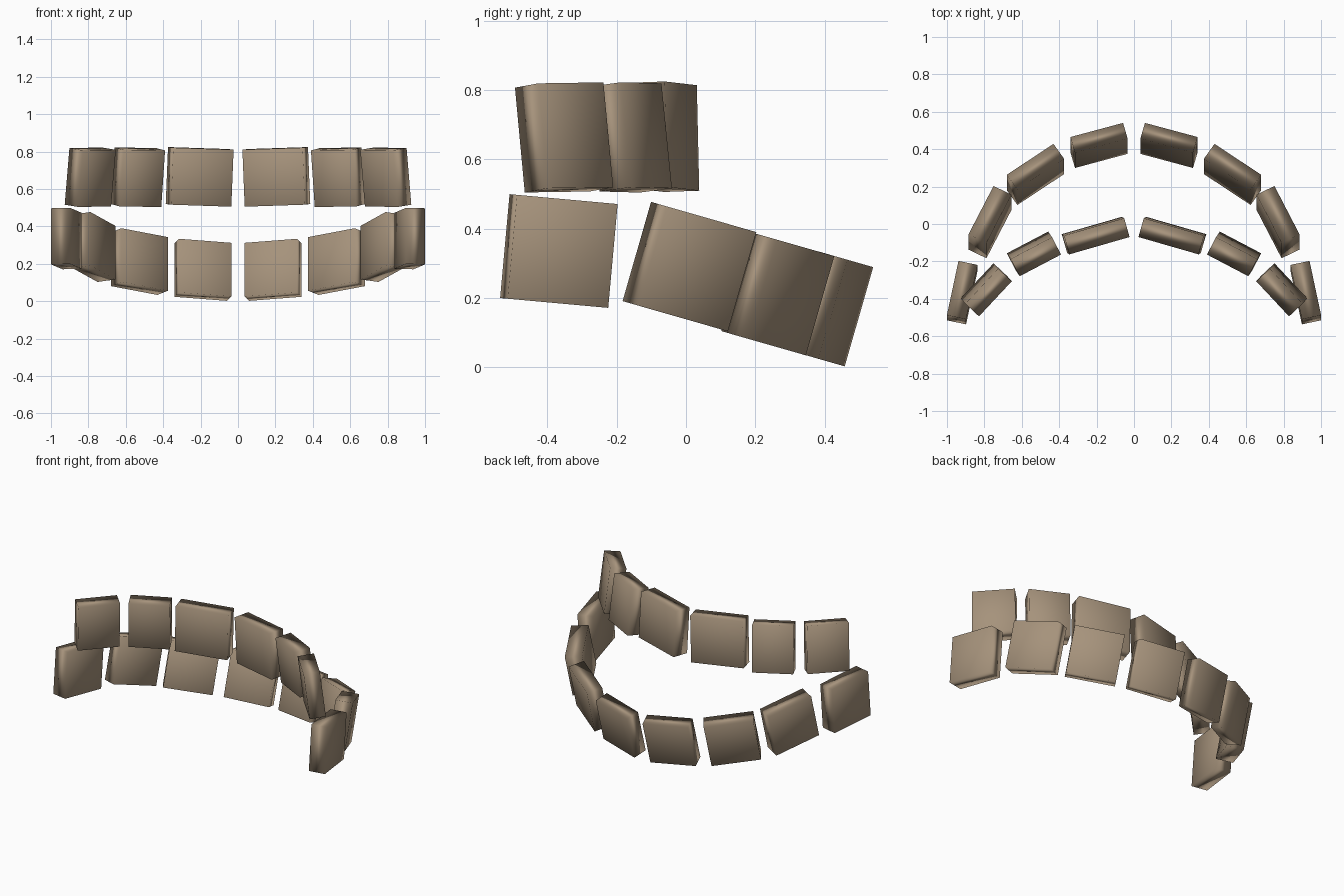
import bpy, bmesh, math
from mathutils import Matrix, Vector

if "Cube" in bpy.data.objects:
    bpy.data.objects.remove(bpy.data.objects["Cube"])

# one flat tan colour
tan = bpy.data.materials.new("tan_brown")
tan.diffuse_color = (0.38, 0.29, 0.2, 1)
tan.use_nodes = True
tan.node_tree.nodes["Principled BSDF"].inputs["Base Color"].default_value = tan.diffuse_color


def plate(name, centre, yaw, size, basis):
    """Slab of size (length, thickness, height), mirrored in x."""
    rot = basis(math.radians(yaw))
    bm = bmesh.new()
    m = Matrix.Translation(centre) @ rot.to_4x4() @ Matrix.Diagonal((*size, 1))
    bmesh.ops.create_cube(bm, size=1, matrix=m)
    for f in bm.faces:
        f.smooth = True
    mesh = bpy.data.meshes.new(name)
    bm.to_mesh(mesh)
    bm.free()
    mesh.materials.append(tan)
    ob = bpy.data.objects.new(name, mesh)
    bpy.context.collection.objects.link(ob)
    mir = ob.modifiers.new("mirror", 'MIRROR')
    mir.use_mirror_merge = False
    # broad faces dominate the soft shading
    wn = ob.modifiers.new("soft_normals", 'WEIGHTED_NORMAL')
    wn.mode = 'FACE_AREA'


def pitched(deg):
    """Whole row tipped backwards about the x axis."""
    return lambda a: Matrix.Rotation(math.radians(-deg), 3, 'X') @ Matrix.Rotation(a, 3, 'Z')


def leaning(sx, sy):
    """Slab whose top is shifted by (sx, sy) over its height."""
    def basis(a):
        up = Vector((sx, sy, 0.3)).normalized()
        along = Vector((math.cos(a), math.sin(a), 0))
        along = (along - up * along.dot(up)).normalized()
        return Matrix((along, up.cross(along), up)).transposed()
    return basis


# upper arc: three plates a side, leaning slightly inward
plate("upper_plate_centre", (0.205, -0.062, 0.665), -16, (0.335, 0.105, 0.305), leaning(-0.012, -0.007))
plate("upper_plate_middle", (0.535, -0.16, 0.663), -27.6, (0.25, 0.105, 0.305), leaning(-0.02, -0.03))
plate("upper_plate_end", (0.79, -0.352, 0.663), -47, (0.257, 0.1, 0.305), leaning(-0.025, -0.028))

# lower arc: three plates a side in a tipped row, plus a rear end plate
plate("lower_plate_centre", (0.187, 0.42, 0.168), -15.6, (0.292, 0.09, 0.298), pitched(16))
plate("lower_plate_middle", (0.527, 0.265, 0.212), -34.5, (0.303, 0.1, 0.298), pitched(16))
plate("lower_plate_side", (0.77, 0.01, 0.29), -63.5, (0.3, 0.107, 0.298), pitched(16))
plate("lower_plate_end", (0.918, -0.367, 0.335), -78, (0.298, 0.105, 0.301), pitched(5.2))
